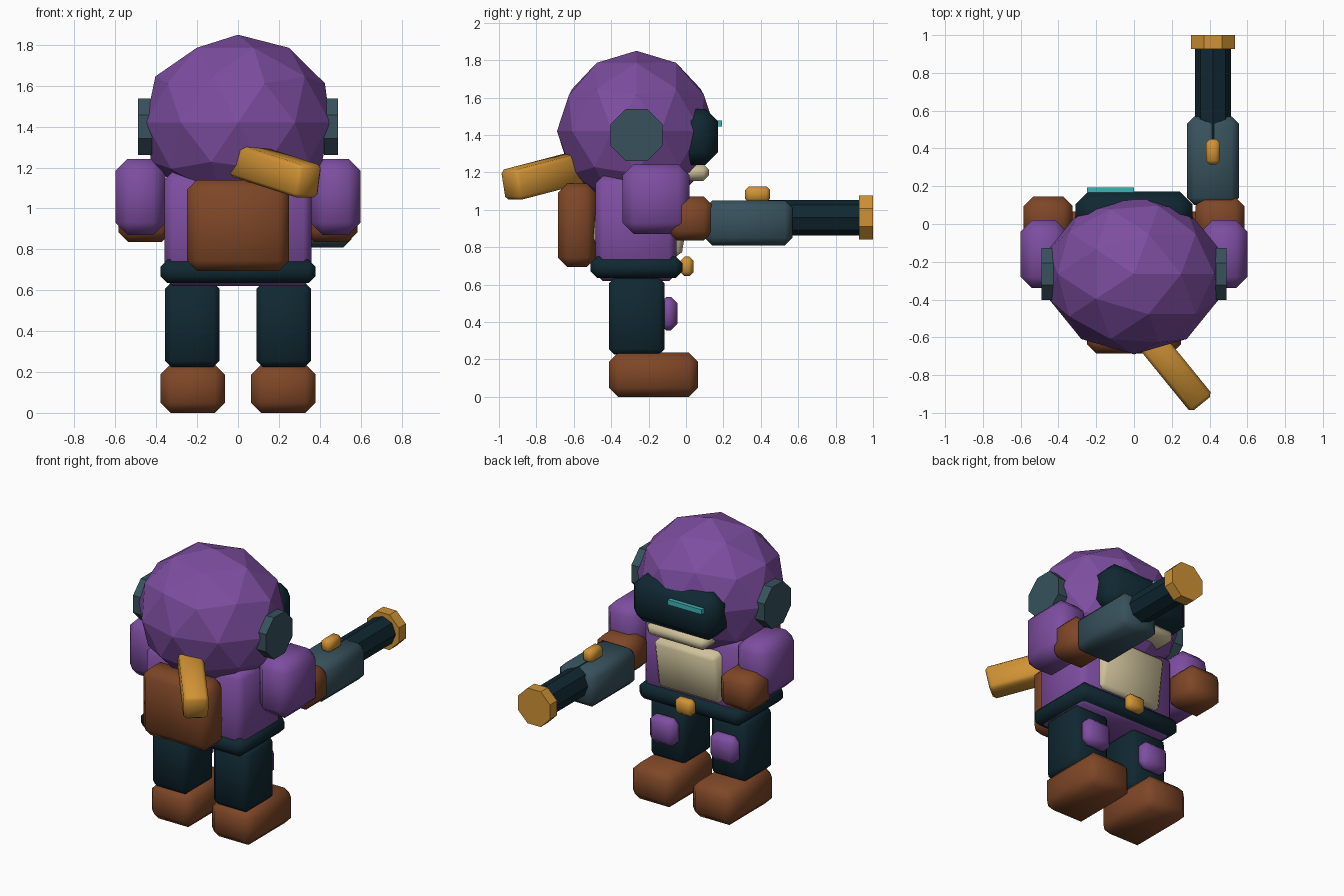
import bpy, bmesh, math
from mathutils import Vector, Matrix, Euler

if "Cube" in bpy.data.objects:
    bpy.data.objects.remove(bpy.data.objects["Cube"])


def mat(name, rgb):
    m = bpy.data.materials.new(name)
    m.diffuse_color = (*rgb, 1)
    m.use_nodes = True
    m.node_tree.nodes["Principled BSDF"].inputs["Base Color"].default_value = m.diffuse_color
    return m


PURPLE = mat("purple", (0.205, 0.075, 0.35))
BROWN = mat("brown leather", (0.21, 0.062, 0.02))
DARK = mat("dark navy", (0.005, 0.021, 0.031))
SLATE = mat("slate", (0.038, 0.083, 0.107))
GOLD = mat("gold", (0.63, 0.29, 0.035))
PALE = mat("pale sand", (0.62, 0.54, 0.33))
TEAL = mat("bright teal", (0.05, 0.45, 0.46))


def finish(name, bm, material, smooth=False):
    bmesh.ops.recalc_face_normals(bm, faces=bm.faces)
    me = bpy.data.meshes.new(name)
    bm.to_mesh(me)
    bm.free()
    me.materials.append(material)
    for p in me.polygons:
        p.use_smooth = smooth
    ob = bpy.data.objects.new(name, me)
    bpy.context.collection.objects.link(ob)
    return ob


def box(name, x, y, z, material, bevel=0.0, rot=(0, 0, 0)):
    """Chamfered box from (min, max) pairs, turned about its own centre."""
    bm = bmesh.new()
    size = Vector([b - a for a, b in (x, y, z)])
    centre = Vector([(a + b) / 2 for a, b in (x, y, z)])
    bmesh.ops.create_cube(bm, size=1)
    bmesh.ops.scale(bm, vec=size, verts=bm.verts)
    if bevel:
        bmesh.ops.bevel(bm, geom=bm.edges[:], offset=bevel, segments=1,
                        profile=0.5, affect='EDGES')
    bm.transform(Matrix.Translation(centre) @ Euler(rot).to_matrix().to_4x4())
    return finish(name, bm, material, smooth=bevel > 0)


def octagon(name, centre, radius, depth, axis, material, turn=0.0):
    """Eight-sided cylinder along the x or y axis."""
    bm = bmesh.new()
    bmesh.ops.create_cone(bm, cap_ends=True, segments=8, radius1=radius,
                          radius2=radius, depth=depth)
    bm.transform(Matrix.Translation(centre)
                 @ Matrix.Rotation(math.pi / 2, 4, 'Y' if axis == 'x' else 'X')
                 @ Matrix.Rotation(turn, 4, 'Z'))
    return finish(name, bm, material)


def pair(name, x, *args):
    """Mirrored left and right boxes."""
    box("right_" + name, x, *args)
    box("left_" + name, (-x[1], -x[0]), *args)


HALF = math.pi / 8

# Faceted helmet
bm = bmesh.new()
bmesh.ops.create_icosphere(bm, subdivisions=2, radius=1)
bm.transform(Matrix.Translation((0, -0.265, 1.42))
             @ Matrix.Diagonal((0.475, 0.425, 0.43, 1)))
finish("helmet", bm, PURPLE)

# Ear discs
for side, s in (("right", 1), ("left", -1)):
    octagon(side + "_ear_disc", (s * 0.455, -0.265, 1.40), 0.15, 0.07, 'x', SLATE, HALF)

# Visor, eye slit and chin guard
box("visor", (-0.31, 0.31), (-0.05, 0.172), (1.24, 1.54), DARK, 0.068)
box("eye_slit", (-0.25, 0.0), (0.165, 0.192), (1.445, 1.478), TEAL)
box("chin_guard", (-0.22, 0.22), (-0.06, 0.122), (1.155, 1.245), PALE, 0.03)

# Torso, chest panel, belt and buckle
box("torso", (-0.36, 0.36), (-0.485, -0.05), (0.62, 1.18), PURPLE, 0.04)
box("chest_panel", (-0.23, 0.23), (-0.485, 0.005), (0.785, 1.125), PALE, 0.025,
    (math.radians(-9), 0, 0))
box("belt", (-0.38, 0.38), (-0.51, -0.02), (0.635, 0.75), DARK, 0.035)
box("belt_buckle", (-0.065, 0.065), (-0.03, 0.04), (0.645, 0.75), GOLD, 0.022)

# Pack and the slanted bar strapped above it
box("back_pack", (-0.25, 0.25), (-0.685, -0.48), (0.695, 1.14), BROWN, 0.05)
box("back_bar", (-0.11, 0.46), (-0.80, -0.65), (1.105, 1.27), GOLD, 0.02,
    (0, 0.2, -0.888))

# Limbs
pair("upper_arm", (0.355, 0.60), (-0.34, 0.02), (0.87, 1.243), PURPLE, 0.06)
pair("hand", (0.325, 0.585), (-0.10, 0.145), (0.835, 1.07), BROWN, 0.05)
pair("leg", (0.09, 0.357), (-0.412, -0.115), (0.225, 0.637), DARK, 0.03)
pair("knee_pad", (0.125, 0.32), (-0.14, -0.045), (0.355, 0.535), PURPLE, 0.035)
pair("boot", (0.063, 0.38), (-0.412, 0.065), (0.0, 0.237), BROWN, 0.05)

# Arm cannon
box("cannon_body", (0.28, 0.556), (0.10, 0.57), (0.81, 1.05), SLATE, 0.04)
octagon("cannon_barrel", (0.418, 0.68, 0.958), 0.095, 0.52, 'y', DARK)
octagon("cannon_muzzle", (0.418, 0.963, 0.958), 0.127, 0.074, 'y', GOLD, HALF)
box("cannon_sight", (0.38, 0.456), (0.315, 0.45), (1.04, 1.125), GOLD, 0.02)
